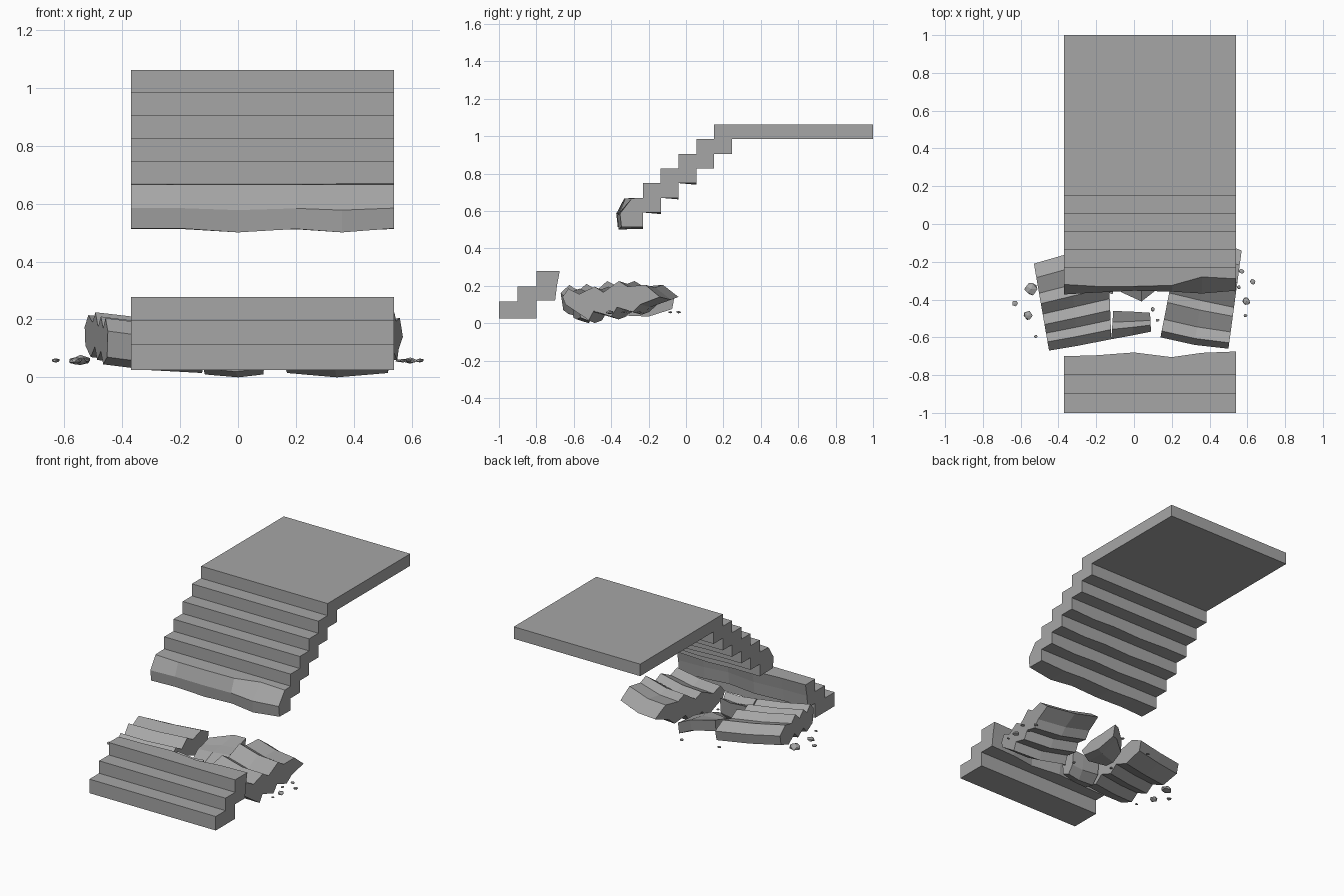
import bpy, bmesh, random
from mathutils import Vector

random.seed(4)
cube = bpy.data.objects.get("Cube")
if cube:
    bpy.data.objects.remove(cube)

stone = bpy.data.materials.new("grey stone")
stone.use_nodes = True
GREY = (0.38, 0.38, 0.38, 1)
stone.diffuse_color = GREY
stone.node_tree.nodes["Principled BSDF"].inputs["Base Color"].default_value = GREY


def finish(name, bm):
    bmesh.ops.recalc_face_normals(bm, faces=bm.faces)
    mesh = bpy.data.meshes.new(name)
    bm.to_mesh(mesh)
    bm.free()
    mesh.materials.append(stone)
    obj = bpy.data.objects.new(name, mesh)
    bpy.context.collection.objects.link(obj)
    return obj


def loft(name, rings):
    """Join matching closed rings of points and cap both ends."""
    bm = bmesh.new()
    rows = [[bm.verts.new(p) for p in ring] for ring in rings]
    n = len(rows[0])
    for a, b in zip(rows, rows[1:]):
        for i in range(n):
            j = (i + 1) % n
            bm.faces.new((a[i], a[j], b[j], b[i]))
    bm.faces.new(rows[0])
    bm.faces.new(rows[-1])
    bmesh.ops.recalc_face_normals(bm, faces=bm.faces)
    bmesh.ops.dissolve_limit(bm, angle_limit=0.005, verts=bm.verts, edges=bm.edges)
    return finish(name, bm)


def slab(name, stations, top, bottom):
    """Broken slab: zigzag of (depth fraction, height) between front and back points."""
    rings = []
    for front, back, lift in stations:
        f, b = Vector(front), Vector(back)
        ring = []
        for t, z in top + bottom[::-1]:
            p = f.lerp(b, t)
            ring.append((p.x, p.y, max(0, z + lift)))
        rings.append(ring)
    return loft(name, rings)


RUN, RISE = 0.095, 0.0785
XS = (-0.37, -0.2, 0, 0.2, 0.36, 0.54)

# Upper flight with landing: stepped top and underside, ragged front break
tops = (-0.32, -0.33, -0.33, -0.325, -0.28, -0.29)
lows = (-0.365, -0.355, -0.345, -0.35, -0.36, -0.345)
sag = (0, 0, 0.014, 0.002, 0.014, 0)
rings = []
for x, y_top, y_low, dip in zip(XS, tops, lows, sag):
    ring = [(x, y_low, 0.515 - dip), (x, y_low - 0.008, 0.585 - dip / 2), (x, y_top, 0.667)]
    for i in range(5):
        y, z = -0.23 + i * RUN, 0.67 + i * RISE
        ring += [(x, y, z), (x, y, z + RISE)]
    ring += [(x, 1, 1.062), (x, 1, 0.984)]
    for i in range(5, -1, -1):
        y, z = -0.23 + i * RUN, 0.513 + i * RISE
        drop = 0.6 * dip if i < 4 else 0
        ring += [(x, y, z + RISE), (x, y, z - drop)]
    # merge the first underside riser into the flat landing base
    rings.append(ring)
loft("upper_flight", rings)

# Lower flight: three treads with a broken back
breaks = (-0.7, -0.695, -0.68, -0.705, -0.682, -0.675)
loft("lower_flight", [
    [(x, -1, 0.025), (x, -1, 0.116), (x, -0.9, 0.116), (x, -0.9, 0.197),
     (x, -0.8, 0.197), (x, -0.8, 0.278), (x, y, 0.278), (x, y - 0.015, 0.2),
     (x, y - 0.025, 0.12), (x, -0.8, 0.12), (x, -0.8, 0.025)]
    for x, y in zip(XS, breaks)])

# Fallen pieces between the flights
slab("fallen_slab_right",
     [((0.14, -0.6), (0.25, -0.04), 0), ((0.32, -0.64), (0.4, -0.08), -0.015),
      ((0.5, -0.66), (0.57, -0.14), 0)],
     [(0, 0.14), (0.06, 0.185), (0.17, 0.155), (0.33, 0.195), (0.42, 0.165),
      (0.58, 0.225), (0.67, 0.195), (0.85, 0.205), (1, 0.14)],
     [(0.03, 0.1), (0.27, 0.015), (0.32, 0.065), (0.5, 0.035), (0.56, 0.085),
      (0.72, 0.06), (0.8, 0.1)])

slab("fallen_slab_left",
     [((-0.45, -0.67), (-0.53, -0.21), 0.01), ((-0.3, -0.645), (-0.34, -0.155), -0.01),
      ((-0.12, -0.61), (-0.14, -0.1), -0.02)],
     [(0, 0.15), (0.1, 0.195), (0.2, 0.16), (0.3, 0.2), (0.42, 0.165),
      (0.54, 0.215), (0.66, 0.18), (0.84, 0.205), (1, 0.165)],
     [(0.03, 0.06), (0.2, 0.035), (0.3, 0.08), (0.46, 0.05), (0.56, 0.095),
      (0.74, 0.06), (0.97, 0.1)])

slab("broken_tread",
     [((-0.12, -0.61), (-0.11, -0.46), -0.02), ((-0.01, -0.59), (0.01, -0.465), -0.03),
      ((0.09, -0.57), (0.085, -0.47), -0.02)],
     [(0, 0.15), (0.35, 0.195), (0.6, 0.16), (1, 0.18)],
     [(0.05, 0.05), (0.55, 0.03), (0.9, 0.08)])

slab("middle_chunk",
     [((-0.07, -0.36), (-0.07, -0.2), 0), ((0.04, -0.41), (0.04, -0.1), 0.01),
      ((0.13, -0.34), (0.1, -0.06), -0.01)],
     [(0, 0.09), (0.3, 0.13), (0.6, 0.14), (1, 0.16)],
     [(0.08, 0.05), (0.5, 0.045), (0.95, 0.085)])

# Scattered pebbles: x, y, radius
pebbles = [(-0.63, -0.42, 0.017), (-0.545, -0.345, 0.036), (-0.56, -0.485, 0.026),
           (-0.52, -0.595, 0.01), (0.628, -0.305, 0.016), (0.595, -0.41, 0.023),
           (0.59, -0.485, 0.01), (0.555, -0.335, 0.011), (0.1, -0.45, 0.013),
           (0.125, -0.51, 0.01), (-0.12, -0.36, 0.012), (0.057, -0.04, 0.013),
           (-0.18, -0.085, 0.012), (0.57, -0.25, 0.014)]
for k, (x, y, r) in enumerate(pebbles):
    bm = bmesh.new()
    bmesh.ops.create_icosphere(bm, subdivisions=1, radius=r)
    for v in bm.verts:
        v.co *= random.uniform(0.8, 1.15)
        v.co.z *= 0.5
        v.co += Vector((x, y, 0.058))
    finish(f"pebble_{k + 1}", bm)
